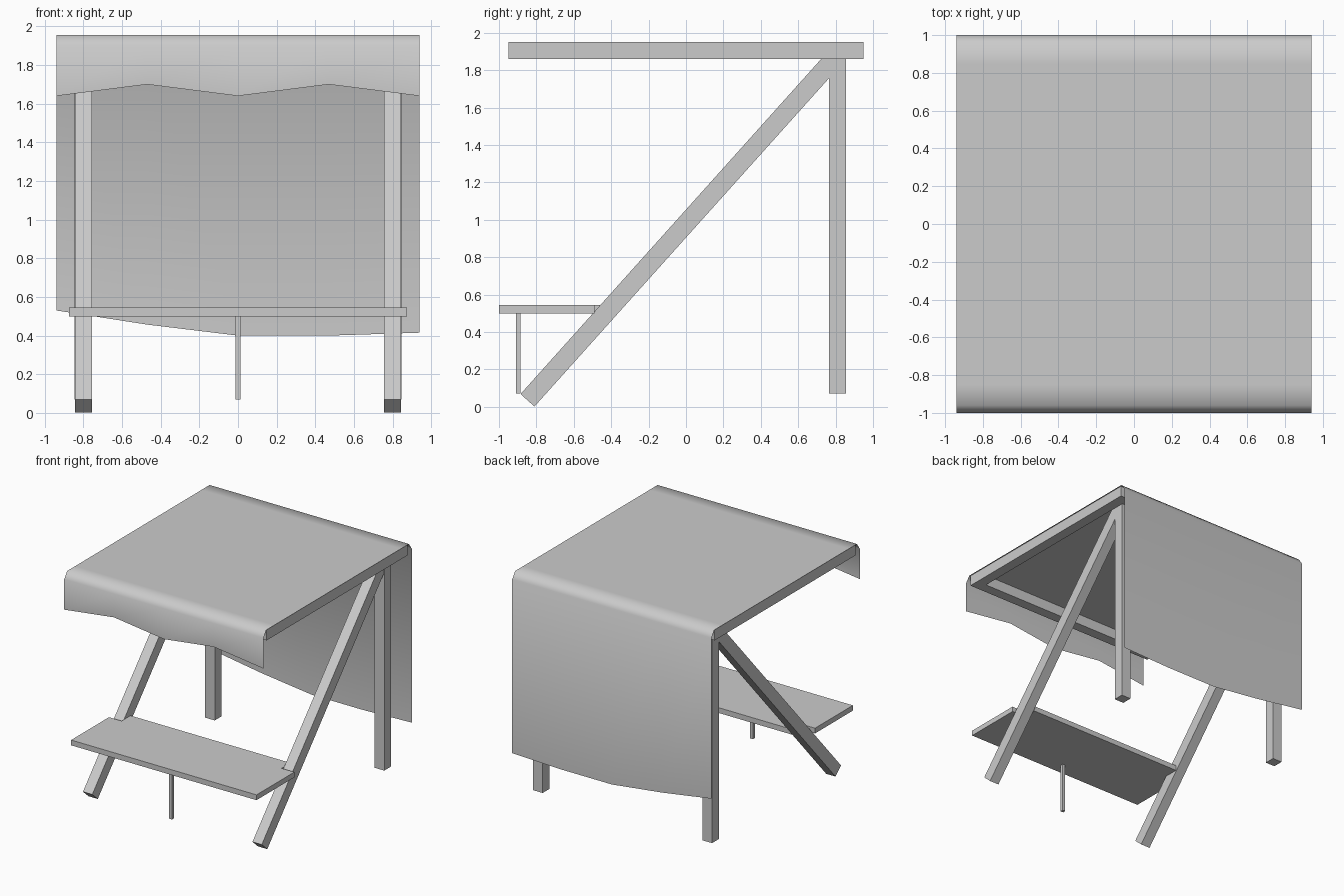
import bpy, bmesh
from mathutils import Vector

if "Cube" in bpy.data.objects:
    bpy.data.objects.remove(bpy.data.objects["Cube"])


def make(name, verts, faces):
    me = bpy.data.meshes.new(name)
    bm = bmesh.new()
    vs = [bm.verts.new(v) for v in verts]
    for f in faces:
        bm.faces.new([vs[i] for i in f])
    bm.normal_update()
    bm.to_mesh(me)
    bm.free()
    ob = bpy.data.objects.new(name, me)
    bpy.context.collection.objects.link(ob)
    return ob


def prism(name, outline, offset):
    """Extrude a closed outline along an offset vector."""
    n = len(outline)
    a = [Vector(p) for p in outline]
    b = [p + Vector(offset) for p in a]
    faces = [range(n - 1, -1, -1), range(n, 2 * n)]
    faces += [(i, (i + 1) % n, (i + 1) % n + n, i + n) for i in range(n)]
    ob = make(name, a + b, faces)
    bm = bmesh.new()
    bm.from_mesh(ob.data)
    bmesh.ops.recalc_face_normals(bm, faces=bm.faces)
    bm.to_mesh(ob.data)
    bm.free()
    return ob


def box(name, x0, x1, y0, y1, z0, z1):
    return prism(name, [(x0, y0, z0), (x1, y0, z0), (x1, y1, z0), (x0, y1, z0)],
                 (0, 0, z1 - z0))


# Upright back legs, diagonal braces and roof side beams, both sides
bottom, top = Vector((0, -0.8475, 0.035)), Vector((0, 0.79, 1.86))
d = (top - bottom).normalized()
n = Vector((0, -d.z, d.y)) * 0.05
for side, s in (("right", 1), ("left", -1)):
    xa, xb = sorted((s * 0.755, s * 0.845))
    box("back_leg_" + side, xa, xb, 0.765, 0.855, 0.07, 1.945)
    brace = [bottom + n, bottom - n, top - n, top + n]
    prism("diagonal_leg_" + side, [p + Vector((xa + 0.001, 0, 0)) for p in brace],
          (0.088, 0, 0))
    xa, xb = sorted((s * 0.845, s * 0.935))
    box("roof_beam_" + side, xa, xb, -0.95, 0.95, 1.86, 1.95)

# Roof cross beams
for name, y in (("front", -0.95), ("back", 0.86)):
    box("roof_beam_" + name, -0.845, 0.845, y, y + 0.09, 1.86, 1.95)

# Counter board, notched around the diagonal legs
half = [(0.875, -1), (0.875, -0.49), (0.755, -0.49), (0.755, -0.37)]
outline = half + [(-x, y) for x, y in reversed(half)]
prism("counter", [(x, y, 0.50) for x, y in outline], (0, 0, 0.045))

# Thin prop under the counter
box("counter_prop", -0.013, 0.013, -0.91, -0.884, 0.07, 0.50)

# Cloth canopy: a single sheet with a short front valance and a long back flap
xs = [-0.94, -0.47, 0, 0.47, 0.94]
front_hem = [1.64, 1.70, 1.64, 1.70, 1.64]
back_hem = [0.53, 0.457, 0.40, 0.40, 0.415]
profile = [(-1, 1.90), (-0.96, 1.955), (-0.85, 1.955),
           (0.85, 1.955), (0.96, 1.955), (1, 1.90)]
rows = [[(x, -1, z) for x, z in zip(xs, front_hem)]]
rows += [[(x, y, z) for x in xs] for y, z in profile]
rows += [[(x, 1, z) for x, z in zip(xs, back_hem)]]
c = len(xs)
faces = [(r * c + i, r * c + i + 1, (r + 1) * c + i + 1, (r + 1) * c + i)
         for r in range(len(rows) - 1) for i in range(c - 1)]
cloth = make("cloth_canopy", [v for row in rows for v in row], faces)
for p in cloth.data.polygons:
    p.use_smooth = True
